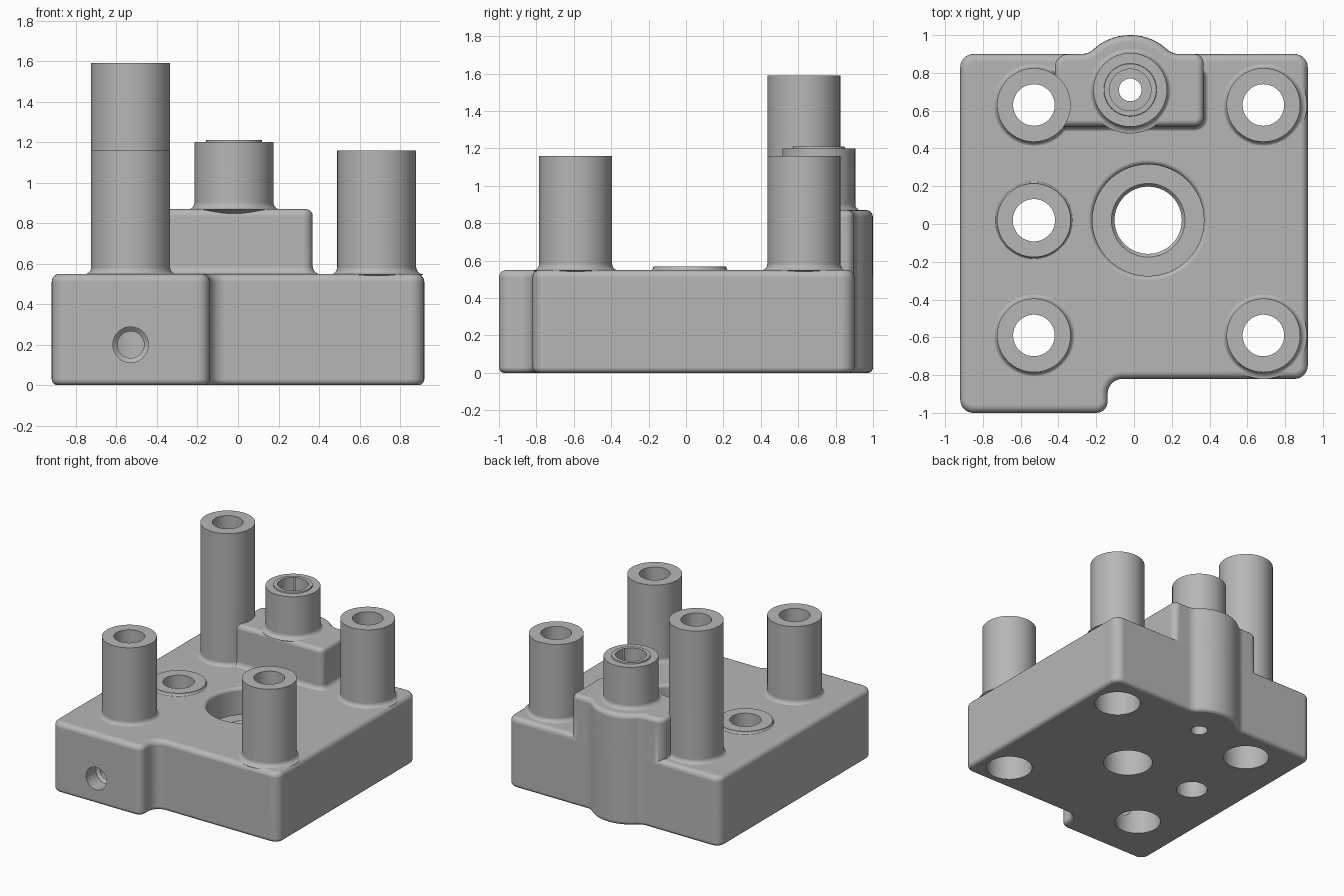
import bpy, bmesh, math
from mathutils import Vector

if "Cube" in bpy.data.objects:
    bpy.data.objects.remove(bpy.data.objects["Cube"], do_unlink=True)

grey = bpy.data.materials.new("machined grey")
grey.use_nodes = True
tone = (0.47, 0.47, 0.47, 1)
grey.diffuse_color = tone
grey.node_tree.nodes["Principled BSDF"].inputs["Base Color"].default_value = tone


def finish(bm, name):
    bmesh.ops.recalc_face_normals(bm, faces=bm.faces[:])
    mesh = bpy.data.meshes.new(name)
    bm.to_mesh(mesh)
    bm.free()
    mesh.materials.append(grey)
    ob = bpy.data.objects.new(name, mesh)
    bpy.context.scene.collection.objects.link(ob)
    return ob


def rounded(corners, steps=7):
    """Closed outline from (x, y, radius) corners."""
    pts = []
    for i, (x, y, r) in enumerate(corners):
        p = Vector((x, y))
        a = (Vector(corners[i - 1][:2]) - p).normalized()
        b = (Vector(corners[(i + 1) % len(corners)][:2]) - p).normalized()
        half = a.angle(b) / 2
        centre = p + (a + b).normalized() * r / math.sin(half)
        u = p + a * r / math.tan(half) - centre
        v = p + b * r / math.tan(half) - centre
        sweep = u.angle(v)
        for k in range(steps + 1):
            t = k / steps
            pts.append(centre + (u * math.sin((1 - t) * sweep)
                                 + v * math.sin(t * sweep)) / math.sin(sweep))
    return pts


def stack(name, outline, levels):
    """Solid from one outline repeated at (outward offset, height) levels."""
    n = len(outline)
    normals = []
    for i in range(n):
        d = ((outline[i] - outline[i - 1]).normalized()
             + (outline[(i + 1) % n] - outline[i]).normalized()).normalized()
        normals.append(Vector((d.y, -d.x)))
    bm = bmesh.new()
    rings = [[bm.verts.new((*(p + m * off), z)) for p, m in zip(outline, normals)]
             for off, z in levels]
    for low, high in zip(rings, rings[1:]):
        for i in range(n):
            j = (i + 1) % n
            bm.faces.new((low[i], low[j], high[j], high[i]))
    bm.faces.new(rings[0][::-1])
    bm.faces.new(rings[-1])
    return finish(bm, name)


def lathe(name, profile, x, y, steps=64):
    """Solid of revolution; profile runs from axis to axis."""
    bm = bmesh.new()
    vs = [bm.verts.new((r, 0, z)) for r, z in profile]
    es = [bm.edges.new(pair) for pair in zip(vs, vs[1:])]
    bmesh.ops.spin(bm, geom=vs + es, cent=(0, 0, 0), axis=(0, 0, 1),
                   angle=math.tau, steps=steps)
    bmesh.ops.remove_doubles(bm, verts=bm.verts[:], dist=1e-5)
    ob = finish(bm, name)
    ob.location = (x, y, 0)
    return ob


def quarter(r, steps=5):
    """(sin, cos) pairs over a right angle, scaled by r."""
    return [(r * math.sin(k / steps * math.pi / 2),
             r * math.cos(k / steps * math.pi / 2)) for k in range(steps + 1)]


def round_top(z, r, inset=0):
    return [(c - r - inset, z - r + s) for s, c in quarter(r)]


def round_bottom(r):
    return [(s - r, r - c) for s, c in quarter(r)]


def flare(radius, z, r):
    """Concave foot running from a flat surface up into a wall."""
    return [(radius + r - s, z + r - c) for s, c in quarter(r)]


def column(name, x, y, r, z0, z1, foot):
    prof = [(0, z0 - 0.1)] + flare(r, z0 - 0.003, foot) + [(r, z1), (0, z1)]
    return lathe(name, prof, x, y)


def combine(target, tool, operation):
    mod = target.modifiers.new(operation.title(), "BOOLEAN")
    mod.operation = operation
    mod.solver = "EXACT"
    mod.object = tool
    tool.hide_render = True
    bpy.context.view_layer.update()
    bpy.context.view_layer.objects.active = target
    bpy.ops.object.modifier_apply(modifier=mod.name)
    bpy.data.objects.remove(tool, do_unlink=True)


# Base with front step and rounded rear bulge
BX, BY = -0.02, 0.71
bulge = [(BX + 0.222, 0.9, 0.095), (BX + 0.111, 1.0, 0.28),
         (BX - 0.111, 1.0, 0.28), (BX - 0.222, 0.9, 0.095)]
plan = [(-0.92, -1, 0.07), (-0.14, -1, 0.06), (-0.14, -0.82, 0.08),
        (0.92, -0.82, 0.07), (0.92, 0.9, 0.07)] + bulge + [(-0.92, 0.9, 0.07)]
LEVEL = 0.55
housing = stack("housing", rounded(plan), round_bottom(0.03) + round_top(LEVEL, 0.04))

# Raised rear block and its filleted foot
BLOCK = 0.87
block_plan = [(-0.42, 0.515, 0.05), (0.37, 0.515, 0.05), (0.37, 0.9, 0.05)] \
    + bulge + [(-0.42, 0.9, 0.07)]
block = stack("rear_block", rounded(block_plan),
              [(-0.001, 0.2)] + round_top(BLOCK, 0.035, 0.001))
foot_plan = [(-0.42, 0.516, 0.05), (0.369, 0.516, 0.05),
             (0.369, 0.82, 0.04), (-0.42, 0.82, 0.04)]
foot = stack("block_foot", rounded(foot_plan),
             [(-0.02, 0.5)] + flare(0, LEVEL - 0.003, 0.04))
combine(housing, block, "UNION")
combine(housing, foot, "UNION")

# Standing columns
LEFT, RIGHT, REAR, MID, FRONT = 0.685, -0.53, 0.63, 0.02, -0.59
R = 0.195
columns = [("rear_right_column", RIGHT, REAR, 1.59), ("rear_left_column", LEFT, REAR, 1.16),
           ("front_right_column", RIGHT, FRONT, 1.16), ("front_left_column", LEFT, FRONT, 1.16)]
for name, x, y, top in columns:
    combine(housing, column(name, x, y, R, LEVEL, top, 0.036), "UNION")
combine(housing, column("low_boss", RIGHT, MID, R, LEVEL, 0.57, 0.02), "UNION")

# Block spigot with a fine raised lip
spigot = [(0, 0.75)] + flare(R, BLOCK - 0.003, 0.036) \
    + [(R, 1.2), (0.14, 1.2), (0.138, 1.21), (0, 1.21)]
combine(housing, lathe("block_spigot", spigot, BX, BY), "UNION")

# Bores: narrow at the top, wider from below
for name, x, y, top in columns:
    bore = [(0, -0.1), (0.165, -0.1), (0.165, 0.4), (0.11, 0.4), (0.11, 1.8), (0, 1.8)]
    combine(housing, lathe(name + "_bore", bore, x, y), "DIFFERENCE")
bore = [(0, -0.1), (0.112, -0.1), (0.112, 0.8), (0, 0.8)]
combine(housing, lathe("low_boss_bore", bore, RIGHT, MID), "DIFFERENCE")
bore = [(0, -0.1), (0.06, -0.1), (0.06, 0.6), (0.11, 0.6), (0.11, 1.4), (0, 1.4)]
combine(housing, lathe("spigot_bore", bore, BX, BY), "DIFFERENCE")

# Stepped central opening with a softened rim
bore = [(0, -0.1), (0.178, -0.1), (0.178, 0.32), (0.195, 0.34), (0.295, 0.34)] \
    + [(0.32 - c, 0.525 + s) for s, c in quarter(0.025)] + [(0.321, 0.7), (0, 0.7)]
combine(housing, lathe("central_bore", bore, 0.075, 0.02), "DIFFERENCE")

# Drilled side port on the front step
port = [(0, 0.6), (0.066, 0.6), (0.066, 0.86), (0.088, 0.88), (0.088, 1.1), (0, 1.1)]
drill = lathe("front_port", port, RIGHT, 0, 40)
drill.location.z = 0.2
drill.rotation_euler.x = math.pi / 2
combine(housing, drill, "DIFFERENCE")

# Smooth shading with crisp machined edges
bpy.ops.object.select_all(action="DESELECT")
housing.select_set(True)
bpy.context.view_layer.objects.active = housing
bpy.ops.object.shade_smooth_by_angle(angle=math.radians(35))
weighted = housing.modifiers.new("Even shading", "WEIGHTED_NORMAL")
weighted.keep_sharp = True
